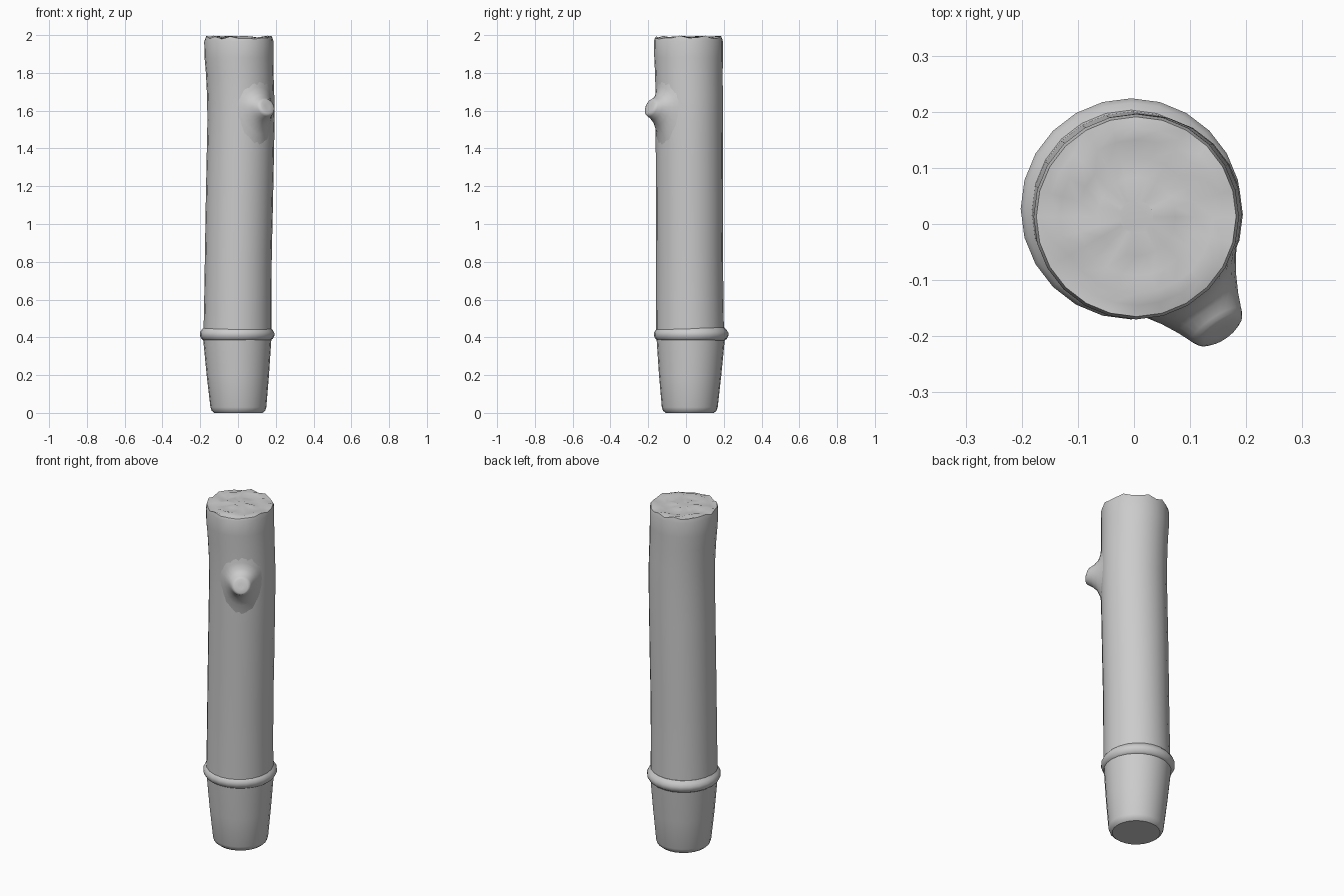
import bpy, bmesh, math, random
from mathutils import Vector

if "Cube" in bpy.data.objects:
    bpy.data.objects.remove(bpy.data.objects["Cube"])

random.seed(4)
N = 24


def finish(name, rings, cap_start=True, cap_end=True, angle=40):
    """Skin a list of closed point rings into a smooth-shaded object."""
    bm = bmesh.new()
    vr = [[bm.verts.new(p) for p in ring] for ring in rings]
    for a, b in zip(vr, vr[1:]):
        n = len(a)
        for i in range(n):
            j = (i + 1) % n
            bm.faces.new((a[i], a[j], b[j], b[i]))
    if cap_start:
        bm.faces.new(vr[0][::-1])
    if cap_end:
        bm.faces.new(vr[-1])
    bmesh.ops.recalc_face_normals(bm, faces=bm.faces)
    me = bpy.data.meshes.new(name)
    bm.to_mesh(me)
    bm.free()
    ob = bpy.data.objects.new(name, me)
    bpy.context.collection.objects.link(ob)
    bpy.ops.object.select_all(action='DESELECT')
    bpy.context.view_layer.objects.active = ob
    ob.select_set(True)
    bpy.ops.object.shade_smooth_by_angle(angle=math.radians(angle))
    return ob


def circle(z, cx, cy, r, jag=0.0):
    return [Vector((cx + r * math.cos(2 * math.pi * i / N),
                    cy + r * math.sin(2 * math.pi * i / N),
                    z + random.uniform(-jag, jag))) for i in range(N)]


# Tapered peg at the foot
peg = [(0.0, 0.002, 0.02, 0.128), (0.012, 0.002, 0.02, 0.142),
       (0.03, 0.002, 0.02, 0.148), (0.2, -0.001, 0.022, 0.165),
       (0.395, -0.004, 0.025, 0.181)]
finish("tapered_peg", [circle(*p) for p in peg])

# Rounded collar ring
collar = [(0.382, 0.176), (0.392, 0.189), (0.408, 0.197), (0.424, 0.197),
          (0.438, 0.189), (0.452, 0.176)]
finish("collar_ring", [circle(z, -0.005, 0.027, r) for z, r in collar])

# Gently bent trunk with a ragged, broken top
trunk = [(0.41, -0.003, 0.021, 0.18), (0.6, -0.001, 0.02, 0.178),
         (0.85, 0.002, 0.019, 0.177), (1.1, 0.007, 0.019, 0.178),
         (1.35, 0.012, 0.018, 0.178), (1.55, 0.016, 0.017, 0.178),
         (1.68, 0.014, 0.017, 0.178), (1.8, 0.009, 0.015, 0.179),
         (1.88, 0.005, 0.014, 0.182)]
rings = [circle(*p) for p in trunk]
for z, r, jag in [(1.968, 0.183, 0.005), (1.988, 0.178, 0.009),
                  (1.987, 0.158, 0.007), (1.991, 0.137, 0.006),
                  (1.985, 0.105, 0.006), (1.99, 0.07, 0.005),
                  (1.99, 0.03, 0.003)]:
    rings.append(circle(z, 0.004, 0.013, r, jag))
finish("trunk", rings)

# Cut branch stub, flaring out of the trunk wall
ang = math.radians(-56)
out_dir = Vector((math.cos(ang), math.sin(ang), 0))
side = Vector((-math.sin(ang), math.cos(ang), 0))
centre = Vector((0.014, 0.017, 1.62))
R, TIP = 0.178, 0.25
# half width, height above, height below, blend from wall to tip
flare = [(0.118, 0.155, 0.21, -0.05), (0.098, 0.105, 0.145, 0.06),
         (0.08, 0.072, 0.098, 0.25), (0.064, 0.054, 0.068, 0.55),
         (0.053, 0.046, 0.052, 0.85), (0.047, 0.043, 0.045, 0.97),
         (0.036, 0.034, 0.034, 1.04), (0.015, 0.014, 0.014, 1.04)]
stub = []
for w, up, down, k in flare:
    ring = []
    for i in range(N):
        a = 2 * math.pi * i / N
        s = w * math.cos(a)
        h = (up if math.sin(a) > 0 else down) * math.sin(a)
        wall = math.sqrt(R * R - s * s)
        tip = TIP - 0.4 * h
        d = (1 - k) * wall + k * tip if k > 0 else wall - 0.004
        ring.append(centre + out_dir * d + side * s + Vector((0, 0, h)))
    stub.append(ring)
finish("branch_stub", stub, angle=60)
